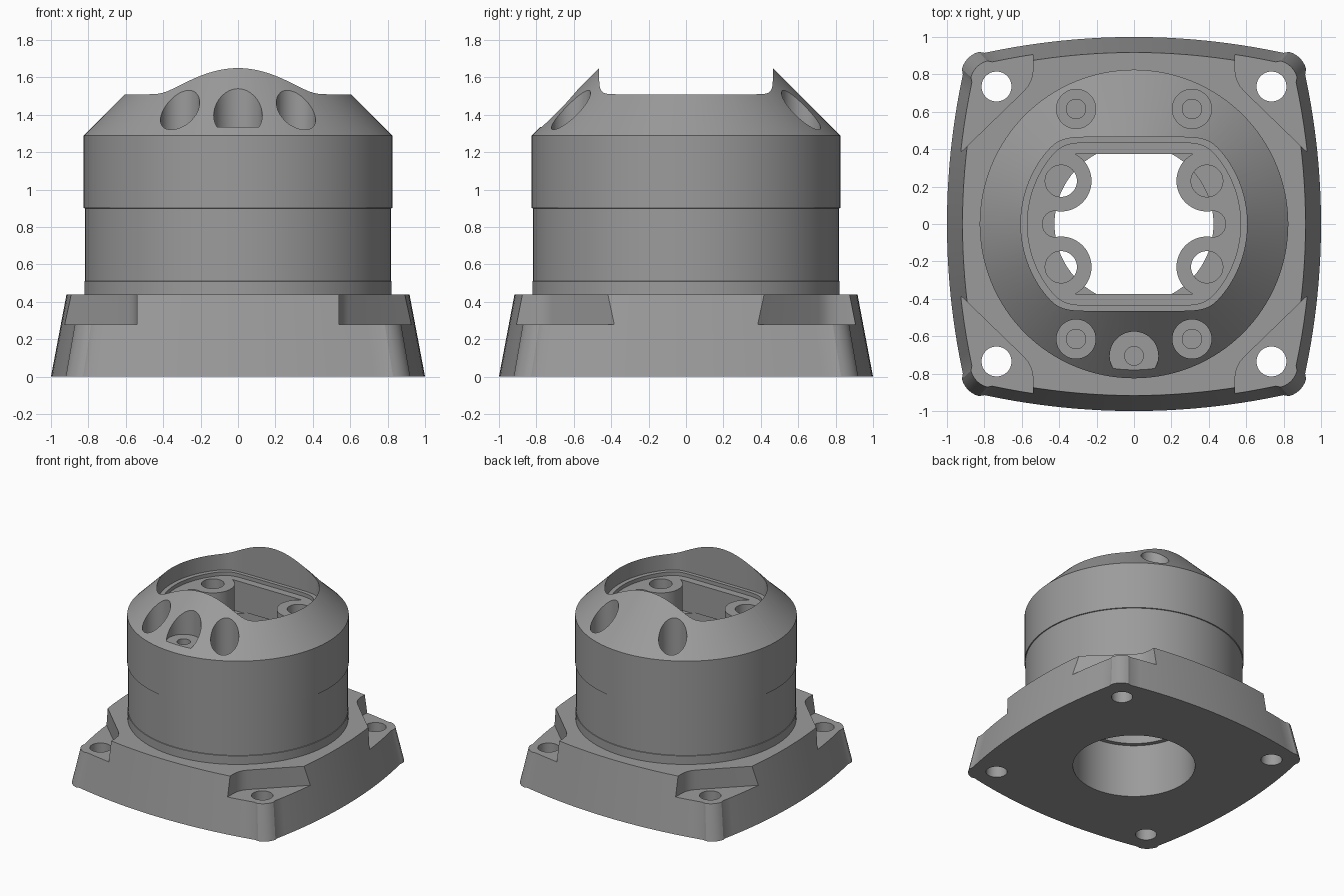
import bpy, bmesh
from math import sin, cos, pi, radians, sqrt

cube = bpy.data.objects.get("Cube")
if cube:
    bpy.data.objects.remove(cube, do_unlink=True)

# One plain grey for the whole casting
GREY = (0.33, 0.33, 0.33, 1)
grey = bpy.data.materials.new("plain grey")
grey.use_nodes = True
grey.diffuse_color = GREY
grey.node_tree.nodes["Principled BSDF"].inputs["Base Color"].default_value = GREY


def loft(name, rings):
    """Closed solid through rings of equal point count."""
    bm = bmesh.new()
    loops = [[bm.verts.new(p) for p in ring] for ring in rings]
    n = len(loops[0])
    for a, b in zip(loops, loops[1:]):
        for i in range(n):
            j = (i + 1) % n
            bm.faces.new((a[i], a[j], b[j], b[i]))
    bm.faces.new(loops[0])
    bm.faces.new(loops[-1])
    bmesh.ops.recalc_face_normals(bm, faces=bm.faces)
    mesh = bpy.data.meshes.new(name)
    bm.to_mesh(mesh)
    bm.free()
    mesh.materials.append(grey)
    ob = bpy.data.objects.new(name, mesh)
    bpy.context.collection.objects.link(ob)
    return ob


def prism(name, pts, z0, z1, top_scale=1):
    return loft(name, [[(x, y, z0) for x, y in pts],
                       [(x * top_scale, y * top_scale, z1) for x, y in pts]])


def circle(r, x=0, y=0, n=48):
    return [(x + r * cos(2 * pi * i / n), y + r * sin(2 * pi * i / n)) for i in range(n)]


def combine(target, tool, operation="DIFFERENCE"):
    """Apply a boolean and discard the tool."""
    tool.hide_render = True
    mod = target.modifiers.new("shape", "BOOLEAN")
    mod.operation = operation
    mod.solver = "EXACT"
    mod.object = tool
    bpy.context.view_layer.objects.active = target
    bpy.ops.object.modifier_apply(modifier=mod.name)
    bpy.data.objects.remove(tool, do_unlink=True)


def drill(target, r, x, y, z0, z1, n=48):
    combine(target, prism("drill", circle(r, x, y, n), z0, z1))


def base_outline():
    """Square with bowed sides and rounded corners."""
    pts = []
    bow, edge, rad = 0.085, 0.8, 0.13
    quarter = [(1 - bow * (t / edge) ** 2, t) for t in [edge * i / 10 for i in range(-10, 11)]]
    c = 1 - bow - rad + 0.01
    quarter += [(c + rad * cos(a), c + rad * sin(a))
                for a in [radians(d) for d in range(15, 80, 10)]]
    for k in range(4):
        ca, sa = round(cos(k * pi / 2)), round(sin(k * pi / 2))
        pts += [(x * ca - y * sa, x * sa + y * ca) for x, y in quarter]
    return pts


def pocket_outline(r, half, n=144, p=24):
    """Circle flattened at front and back, with eased corners."""
    pts = []
    for i in range(n):
        t = 2 * pi * i / n
        d = ((1 / r) ** p + (abs(sin(t)) / half) ** p) ** (-1 / p)
        pts.append((d * cos(t), d * sin(t)))
    return pts


SIGNS = [(sx, sy) for sx in (-1, 1) for sy in (-1, 1)]

# Flange base: tapered, with lowered corner pads and bolt holes
base = prism("flange_base", base_outline(), 0, 0.44, 0.917)
pad = [(0.54, 1.2), (0.54, 0.82), (0.548, 0.775), (0.565, 0.74), (0.59, 0.71),
       (0.92, 0.39), (1.2, 0.12), (1.2, 1.2)]
for sx, sy in SIGNS:
    combine(base, prism("pad_cut", [(x * sx, y * sy) for x, y in pad], 0.28, 0.6))
    drill(base, 0.08, 0.735 * sx, 0.735 * sy, -0.1, 0.6)
drill(base, 0.46, 0, 0, -0.1, 0.6, 96)

# Round housing with a shallow relief band and a conical shoulder
profile = [(0.822, 0.44), (0.822, 0.51), (0.818, 0.512), (0.818, 0.9),
           (0.825, 0.902), (0.825, 1.29), (0.3, 1.815)]
body = loft("round_housing", [[(x, y, z) for x, y in circle(r, n=128)] for r, z in profile])
combine(body, prism("pocket", pocket_outline(0.605, 0.465), 1.38, 2))
combine(body, prism("pocket_floor", pocket_outline(0.57, 0.435), 1.35, 2))

# Square opening with a small notch at each side
PLATE = 1.1
opening = [(-0.41, -0.375), (0.41, -0.375), (0.41, 0.375), (-0.41, 0.375)]
combine(body, prism("opening", opening, PLATE, 1.6))
for s in (-1, 1):
    drill(body, 0.07, 0.42 * s, 0, PLATE, 1.6)

# Four screw bosses standing in the opening corners
for sx, sy in SIGNS:
    x, y = 0.39 * sx, 0.23 * sy
    combine(body, prism("boss", circle(0.163, x, y), PLATE - 0.1, 1.35), "UNION")
    drill(body, 0.085, x, y, PLATE, 1.6)
drill(body, 0.425, 0, 0, 0.3, PLATE + 0.01, 96)

# Counterbored screw holes in the shoulder
for sx, sy in SIGNS:
    x, y = 0.31 * sx, 0.615 * sy
    drill(body, 0.105, x, y, 1.05, 2)
    drill(body, 0.052, x, y, 0.9, 1.1)

# Shallow front recess with a small port
drill(body, 0.13, 0, -0.705, 1.335, 2)
drill(body, 0.05, 0, -0.705, 1.15, 1.5)

# Smooth curved walls, crisp edges
for ob in (base, body):
    bpy.ops.object.select_all(action="DESELECT")
    ob.select_set(True)
    bpy.context.view_layer.objects.active = ob
    bpy.ops.object.shade_smooth_by_angle(angle=radians(25))
